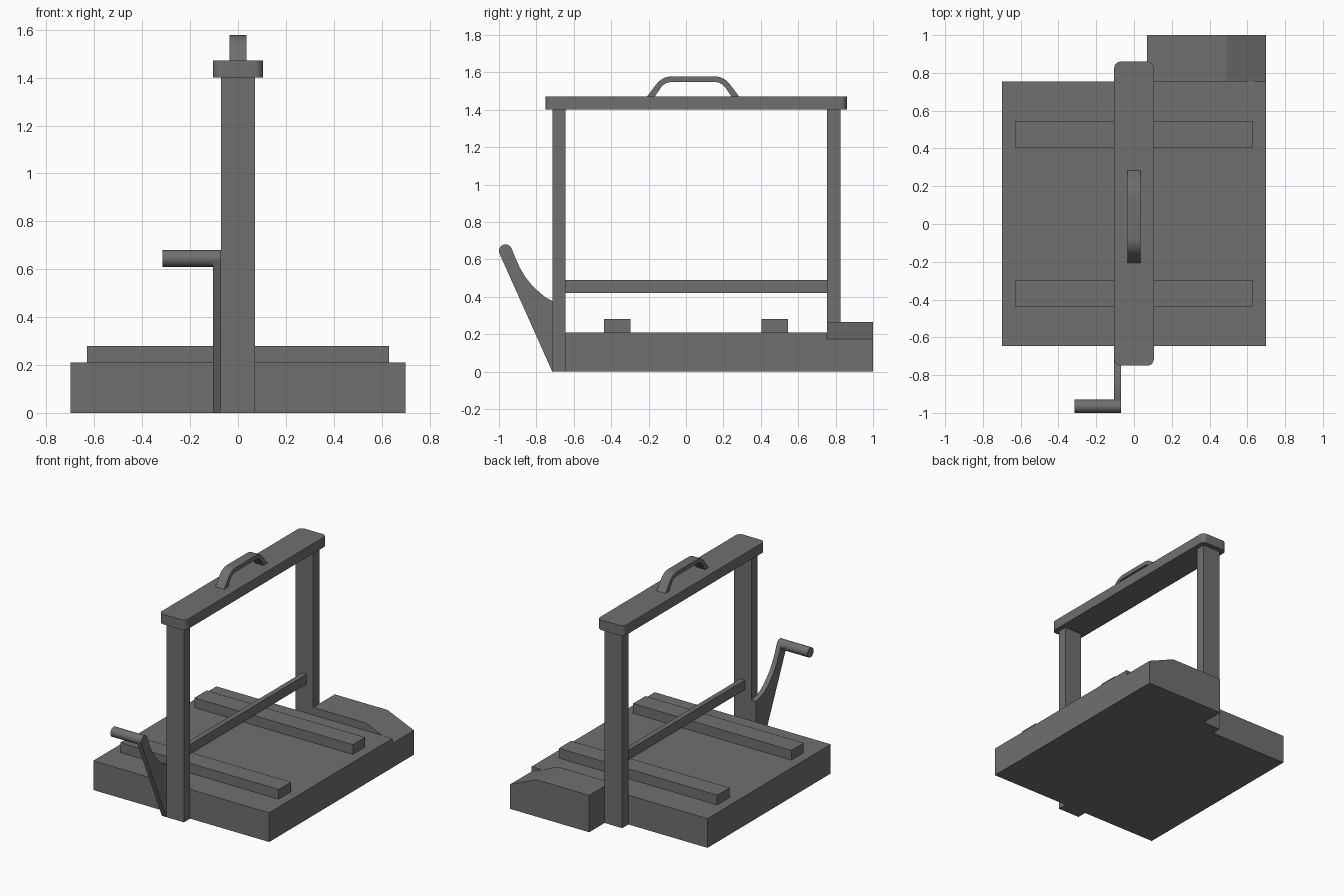
import bpy, bmesh
from math import cos, sin, radians

if "Cube" in bpy.data.objects:
    bpy.data.objects.remove(bpy.data.objects["Cube"])

dark = bpy.data.materials.new("dark_grey")
dark.diffuse_color = (0.16, 0.16, 0.16, 1)
dark.use_nodes = True
dark.node_tree.nodes["Principled BSDF"].inputs["Base Color"].default_value = dark.diffuse_color


def prism(name, axis, pts, lo, hi, smooth=False):
    """Extrude a 2D profile along an axis ('x': pts=(y,z), 'y': (x,z), 'z': (x,y))."""
    place = {'x': lambda a, b: (lo, a, b),
             'y': lambda a, b: (a, lo, b),
             'z': lambda a, b: (a, b, lo)}[axis]
    vec = [(hi - lo) if axis == c else 0 for c in 'xyz']
    bm = bmesh.new()
    face = bm.faces.new([bm.verts.new(place(a, b)) for a, b in pts])
    new = bmesh.ops.extrude_face_region(bm, geom=[face], use_keep_orig=True)['geom']
    bmesh.ops.translate(bm, vec=vec,
                        verts=[v for v in new if isinstance(v, bmesh.types.BMVert)])
    bmesh.ops.recalc_face_normals(bm, faces=bm.faces)
    me = bpy.data.meshes.new(name)
    bm.to_mesh(me)
    bm.free()
    me.materials.append(dark)
    ob = bpy.data.objects.new(name, me)
    bpy.context.collection.objects.link(ob)
    if smooth:
        bpy.ops.object.select_all(action='DESELECT')
        ob.select_set(True)
        bpy.context.view_layer.objects.active = ob
        bpy.ops.object.shade_smooth_by_angle(angle=radians(30))
    return ob


def box(name, x0, x1, y0, y1, z0, z1):
    return prism(name, 'z', [(x0, y0), (x1, y0), (x1, y1), (x0, y1)], z0, z1)


def arc(cx, cy, r, a0, a1, n=8):
    angles = [radians(a0 + (a1 - a0) * i / n) for i in range(n + 1)]
    return [(cx + r * cos(a), cy + r * sin(a)) for a in angles]


# Base slab with two cross slats
box("base", -0.7, 0.7, -0.645, 0.755, 0, 0.21)
for label, y in (("front", -0.368), ("back", 0.475)):
    box(label + "_slat", -0.63, 0.63, y - 0.07, y + 0.07, 0.21, 0.28)

# Rear block with sloped shoulder
prism("rear_block", 'y',
      [(0.07, 0), (0.7, 0), (0.7, 0.175), (0.49, 0.265), (0.07, 0.265)], 0.755, 1.0)

# Upright posts and lower rail
for label, y in (("front", -0.715), ("back", 0.755)):
    box(label + "_post", -0.07, 0.07, y, y + 0.07, 0, 1.4)
box("lower_rail", -0.018, 0.018, -0.645, 0.755, 0.42, 0.49)

# Top beam with rounded corners
r, hx, y0, y1 = 0.035, 0.105, -0.75, 0.86
beam = (arc(hx - r, y1 - r, r, 0, 90) + arc(-hx + r, y1 - r, r, 90, 180)
        + arc(-hx + r, y0 + r, r, 180, 270) + arc(hx - r, y0 + r, r, 270, 360))
prism("top_beam", 'z', beam, 1.4, 1.472, smooth=True)

# Carry handle: mirrored half profile about its centre line
hy = 0.038
outer = [(0.247, 1.47)] + arc(0.115, 1.478, 0.1, 35, 90)
inner = arc(0.115, 1.478, 0.07, 90, 35) + [(0.205, 1.47)]
left_in = [(-a, b) for a, b in reversed(inner)]
left_out = [(-a, b) for a, b in reversed(outer)]
loop = outer + left_out + left_in + inner
prism("carry_handle", 'x', [(hy + a, b) for a, b in loop], -0.035, 0.035, smooth=True)

# Crank arm plate and grip
cy, cz, cr = -0.965, 0.645, 0.035
arm = ([(-0.645, 0), (-0.715, 0)] + arc(cy, cz, cr, 201, 20, 12)
       + [(-0.91, 0.602), (-0.887, 0.553), (-0.858, 0.504), (-0.823, 0.461),
          (-0.78, 0.42), (-0.748, 0.395), (-0.712, 0.376), (-0.645, 0.36)])
prism("crank_arm", 'x', arm, -0.105, -0.07, smooth=True)
prism("crank_grip", 'x', arc(cy, cz, cr, 0, 360, 32)[:-1], -0.315, -0.07, smooth=True)
